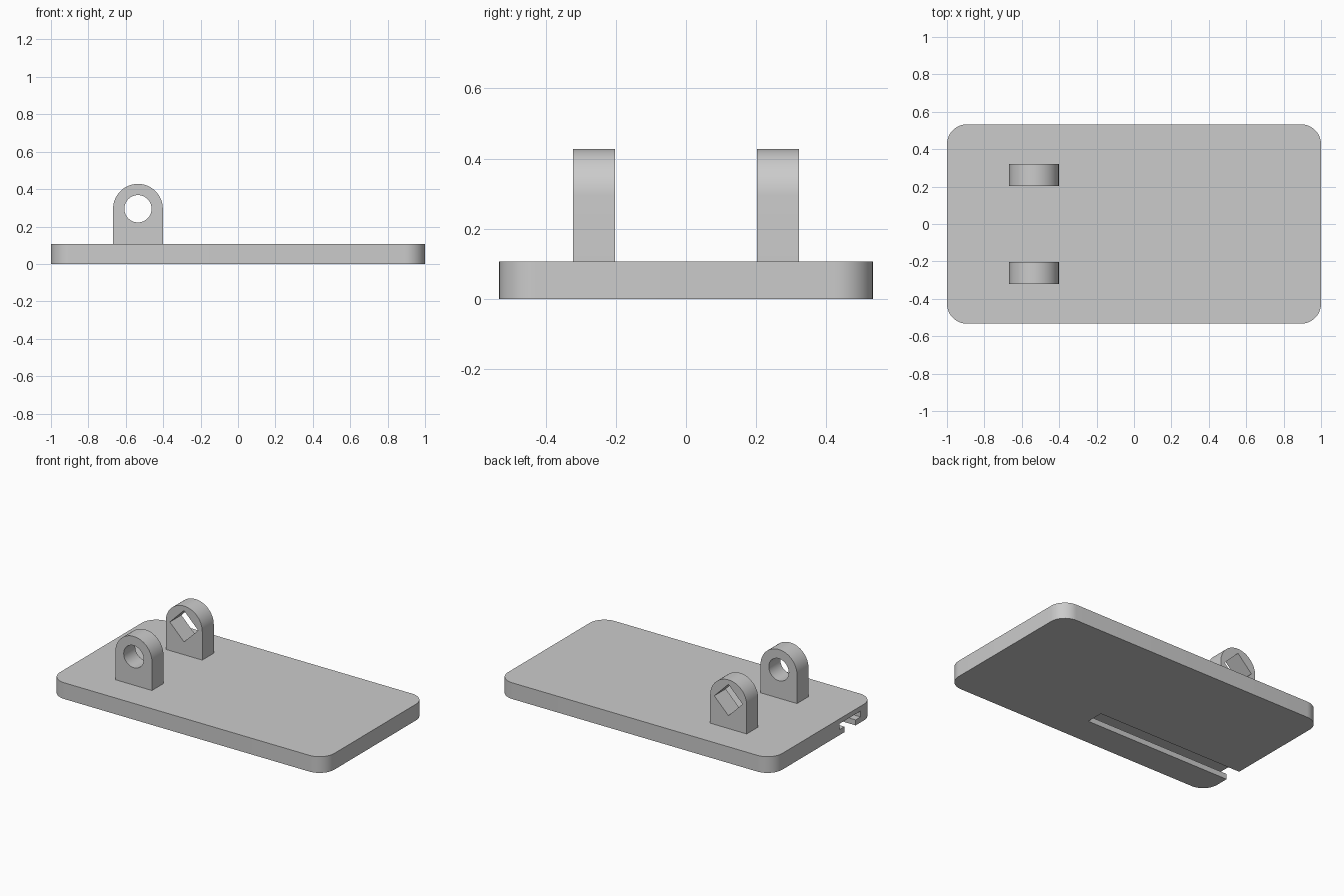
import bpy, bmesh
from math import pi, cos, sin, radians
from mathutils import Matrix, Vector

cube = bpy.data.objects.get("Cube")
if cube:
    bpy.data.objects.remove(cube, do_unlink=True)

grey = bpy.data.materials.new("light_grey")
grey.use_nodes = True
grey.diffuse_color = (0.6, 0.6, 0.6, 1)
grey.node_tree.nodes["Principled BSDF"].inputs["Base Color"].default_value = (0.6, 0.6, 0.6, 1)


def arc(cx, cy, r, start, end, steps):
    """Points along an arc, angles in degrees."""
    angles = [radians(start + (end - start) * i / steps) for i in range(steps + 1)]
    return [(cx + r * cos(a), cy + r * sin(a)) for a in angles]


def prism(name, outline, depth, matrix):
    """Extrude a flat outline along its local z, then place it."""
    bm = bmesh.new()
    face = bm.faces.new([bm.verts.new((x, y, 0)) for x, y in outline])
    top = bmesh.ops.extrude_face_region(bm, geom=[face])["geom"]
    verts = [v for v in top if isinstance(v, bmesh.types.BMVert)]
    bmesh.ops.translate(bm, verts=verts, vec=(0, 0, depth))
    bmesh.ops.transform(bm, matrix=matrix, verts=bm.verts)
    bmesh.ops.recalc_face_normals(bm, faces=bm.faces)
    mesh = bpy.data.meshes.new(name)
    bm.to_mesh(mesh)
    bm.free()
    mesh.materials.append(grey)
    obj = bpy.data.objects.new(name, mesh)
    bpy.context.collection.objects.link(obj)
    return obj


def select(obj):
    bpy.ops.object.select_all(action='DESELECT')
    obj.select_set(True)
    bpy.context.view_layer.objects.active = obj


def cut(obj, cutter):
    """Subtract the cutter and remove it."""
    mod = obj.modifiers.new("cut", 'BOOLEAN')
    mod.operation, mod.solver, mod.object = 'DIFFERENCE', 'EXACT', cutter
    select(obj)
    bpy.ops.object.modifier_apply(modifier=mod.name)
    bpy.data.objects.remove(cutter, do_unlink=True)


def upright(y):
    """Map an outline in x, z to an upright slab that starts at y and extends to -y."""
    return Matrix.Translation((0, y, 0)) @ Matrix.Rotation(pi / 2, 4, 'X')


# Base plate with rounded corners
HALF_X, HALF_Y, THICK, CORNER = 1.0, 0.533, 0.107, 0.107
outline = []
for i, (sx, sy) in enumerate([(1, 1), (-1, 1), (-1, -1), (1, -1)]):
    outline += arc(sx * (HALF_X - CORNER), sy * (HALF_Y - CORNER), CORNER,
                   90 * i, 90 * i + 90, 12)
base = prism("base_plate", outline, THICK, Matrix())

# T-shaped slot under the plate, open at one end
SLOT_Y, SLOT_END, NECK, HEAD = -0.28, 0.07, 0.058, 0.11
LIP, ROOF = 0.036, 0.075
half = [(NECK, -0.05), (NECK, LIP), (HEAD, LIP), (HEAD, ROOF)]
tee = half + [(-y, z) for y, z in reversed(half)]
along_x = Matrix(((0, 0, 1, -1.1), (1, 0, 0, SLOT_Y), (0, 1, 0, 0), (0, 0, 0, 1)))
cut(base, prism("slot_cutter", tee, SLOT_END + 1.1, along_x))

# Two arched lugs: a round bore in front, a diamond-set square bore behind
LUG_X, LUG_Z, LUG_R, LUG_T, BORE = -0.535, 0.295, 0.133, 0.12, 0.073
arch = [(LUG_X - LUG_R, THICK), (LUG_X + LUG_R, THICK)] + arc(LUG_X, LUG_Z, LUG_R, 0, 180, 32)
bores = {"front_lug": (-0.202, arc(LUG_X, LUG_Z, BORE, 0, 360, 40)[:-1]),
         "back_lug": (0.322, arc(LUG_X, LUG_Z, BORE * 2 ** 0.5, 0, 360, 4)[:-1])}
parts = [base]
for name, (y, bore) in bores.items():
    lug = prism(name, arch, LUG_T, upright(y))
    cut(lug, prism("bore_cutter", bore, LUG_T + 0.1, upright(y + 0.05)))
    parts.append(lug)

for part in parts:
    select(part)
    bpy.ops.object.shade_smooth_by_angle(angle=radians(30))
